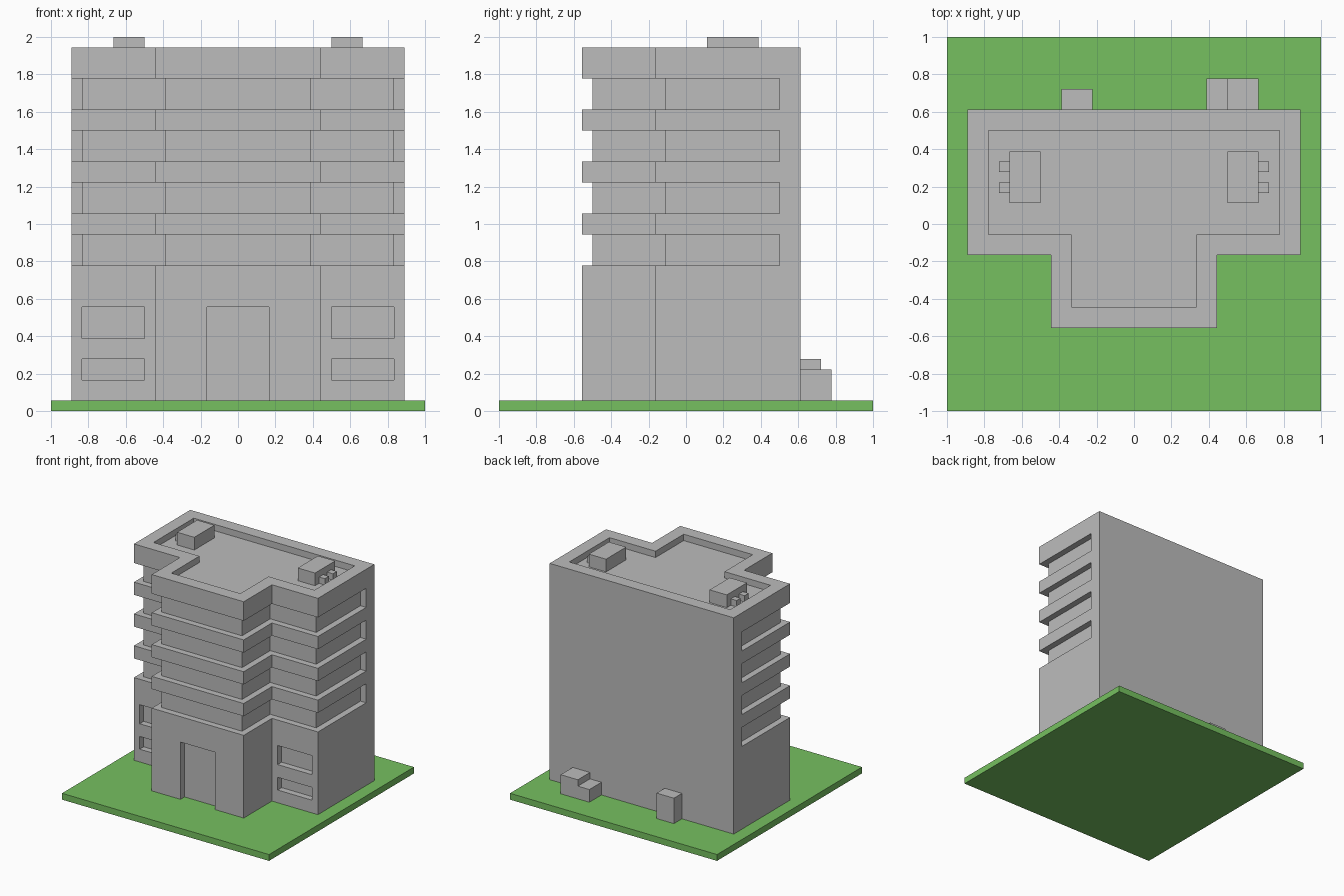
import bpy
import bmesh

cube = bpy.data.objects.get("Cube")
if cube:
    bpy.data.objects.remove(cube, do_unlink=True)

U = 1 / 36  # design module


def material(name, rgb):
    m = bpy.data.materials.new(name)
    m.use_nodes = True
    m.diffuse_color = (*rgb, 1)
    bsdf = m.node_tree.nodes["Principled BSDF"]
    bsdf.inputs["Base Color"].default_value = (*rgb, 1)
    bsdf.inputs["Roughness"].default_value = 0.9
    return m


CONCRETE = material("concrete grey", (0.503, 0.503, 0.503))
GRASS = material("grass green", (0.181, 0.527, 0.117))


def prism(bm, outline, z0, z1):
    """Extrude a plan outline (in modules) between two heights."""
    base = bm.faces.new([bm.verts.new((x * U, y * U, z0 * U)) for x, y in outline])
    top = bmesh.ops.extrude_face_region(bm, geom=[base])["geom"]
    verts = [v for v in top if isinstance(v, bmesh.types.BMVert)]
    bmesh.ops.translate(bm, verts=verts, vec=(0, 0, (z1 - z0) * U))


def rect(x0, x1, y0, y1):
    return [(x0, y0), (x1, y0), (x1, y1), (x0, y1)]


def tee(wing, bay, wing_y, bay_y, back_y):
    """T-shaped plan: wide wings with a bay projecting to the front."""
    half = [(wing, back_y), (wing, wing_y), (bay, wing_y), (bay, bay_y)]
    return [(-x, y) for x, y in half] + half[::-1]


def make(name, parts, mat):
    bm = bmesh.new()
    for outline, z0, z1 in parts:
        prism(bm, outline, z0, z1)
    bmesh.ops.recalc_face_normals(bm, faces=bm.faces[:])
    mesh = bpy.data.meshes.new(name)
    bm.to_mesh(mesh)
    bm.free()
    mesh.materials.append(mat)
    ob = bpy.data.objects.new(name, mesh)
    bpy.context.collection.objects.link(ob)
    return ob


# Lawn slab
make("lawn", [(rect(-36, 36, -36, 36), 0, 2)], GRASS)

# Tower block
tower = make("tower", [(tee(32, 16, -6, -20, 22), 2, 70)], CONCRETE)

# Recesses: four window bands, roof well, entrance, ground windows
band = tee(36, 20, -10, -24, 18) + tee(30, 14, -4, -18, 18)[::-1]
cuts = [(band, z, z + 6) for z in (28, 38, 48, 58)]
cuts.append((tee(28, 12, -2, -16, 18), 68, 74))
cuts.append((rect(-6, 6, -22, -18), 0, 20))
for x0, x1 in ((18, 30), (-30, -18)):
    for z0, z1 in ((6, 10), (14, 20)):
        cuts.append((rect(x0, x1, -8, -4), z0, z1))
cutter = make("recess_cutter", cuts, CONCRETE)
cutter.hide_render = True

mod = tower.modifiers.new("recesses", "BOOLEAN")
mod.operation = "DIFFERENCE"
mod.solver = "EXACT"
mod.object = cutter
bpy.context.view_layer.objects.active = tower
bpy.ops.object.modifier_apply(modifier=mod.name)
bpy.data.objects.remove(cutter, do_unlink=True)

# Rooftop units, each with two small outlets on the outer side
for side, s in (("left", 1), ("right", -1)):
    make(f"roof_unit_{side}", [(rect(18 * s, 24 * s, 4, 14), 68, 72)], CONCRETE)
    make(f"roof_outlets_{side}",
         [(rect(24 * s, 26 * s, y, y + 2), 68, 70) for y in (6, 10)], CONCRETE)

# Service boxes against the back wall
make("service_box_tall", [(rect(18, 24, 22, 28), 2, 8)], CONCRETE)
make("service_box_low", [(rect(14, 18, 22, 28), 2, 6)], CONCRETE)
make("service_cabinet", [(rect(-14, -8, 22, 26), 2, 10)], CONCRETE)
